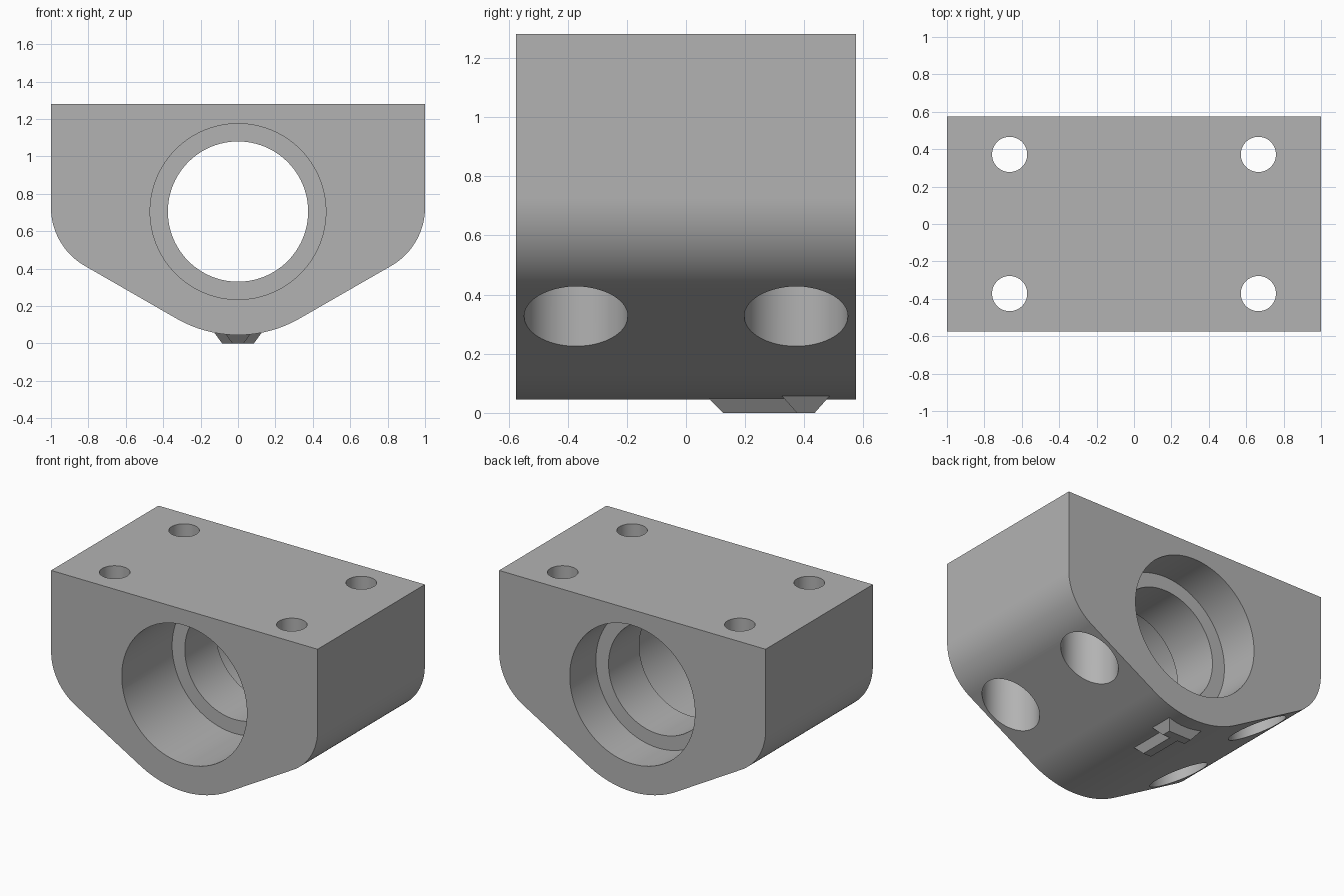
import bpy, bmesh, math
from mathutils import Matrix

old = bpy.data.objects.get("Cube")
if old:
    bpy.data.objects.remove(old, do_unlink=True)

HALF_Y, TOP, AXIS_Z = 0.575, 1.28, 0.705

grey = bpy.data.materials.new("plain grey")
grey.use_nodes = True
grey.diffuse_color = (0.45, 0.45, 0.45, 1)
grey.node_tree.nodes["Principled BSDF"].inputs["Base Color"].default_value = (0.45, 0.45, 0.45, 1)


def to_object(name, bm):
    bmesh.ops.recalc_face_normals(bm, faces=bm.faces)
    mesh = bpy.data.meshes.new(name)
    bm.to_mesh(mesh)
    bm.free()
    mesh.materials.append(grey)
    obj = bpy.data.objects.new(name, mesh)
    bpy.context.collection.objects.link(obj)
    return obj


def arc(cx, cz, r, start, end, steps):
    angles = [math.radians(start + (end - start) * i / steps) for i in range(steps + 1)]
    return [(cx + r * math.cos(a), cz + r * math.sin(a)) for a in angles]


def cut_cylinder(obj, r, start, end, axis):
    """Cut a round hole along y or z between two points."""
    mid = (start + end) / 2
    bm = bmesh.new()
    bmesh.ops.create_cone(bm, cap_ends=True, segments=96, radius1=r, radius2=r,
                          depth=(end - start).length,
                          matrix=Matrix.Translation(mid) @ axis)
    cutter = to_object("hole_cutter", bm)
    cutter.hide_render = True
    mod = obj.modifiers.new("hole", "BOOLEAN")
    mod.operation, mod.solver, mod.object = "DIFFERENCE", "EXACT", cutter
    bpy.context.view_layer.objects.active = obj
    bpy.ops.object.modifier_apply(modifier=mod.name)
    bpy.data.objects.remove(cutter, do_unlink=True)


def frustum(name, y, half_top, half_bottom, z_top):
    """Tapered raised bar on the underside; y gives the centre of each end."""
    bm = bmesh.new()
    rings = []
    for z, cy, (hx, hy) in ((z_top, y[0], half_top), (0, y[1], half_bottom)):
        rings.append([bm.verts.new((sx * hx, cy + sy * hy, z))
                      for sx, sy in ((-1, -1), (1, -1), (1, 1), (-1, 1))])
    bm.faces.new(rings[0])
    bm.faces.new(rings[1])
    for i in range(4):
        j = (i + 1) % 4
        bm.faces.new((rings[0][i], rings[0][j], rings[1][j], rings[1][i]))
    return to_object(name, bm)


# Housing: half outline mirrored, then extruded front to back
half = arc(0, AXIS_Z, 0.66, -90, -60, 16) + arc(0.64, 0.727, 0.36, -60, 0, 24) + [(1, TOP)]
outline = half + [(-x, z) for x, z in reversed(half[1:])]
bm = bmesh.new()
face = bm.faces.new([bm.verts.new((x, -HALF_Y, z)) for x, z in outline])
grown = bmesh.ops.extrude_face_region(bm, geom=[face])
bmesh.ops.translate(bm, vec=(0, 2 * HALF_Y, 0),
                    verts=[v for v in grown["geom"] if isinstance(v, bmesh.types.BMVert)])
housing = to_object("bearing_housing", bm)

# Stepped bore: through hole with a deep front and a shallow back seat
along_y = Matrix.Rotation(math.pi / 2, 4, "X")
along_z = Matrix.Identity(4)
for r, y0, y1 in ((0.375, -0.7, 0.7), (0.47, -0.7, -0.035), (0.47, 0.295, 0.7)):
    a, b = (Matrix.Translation((0, y, AXIS_Z)).to_translation() for y in (y0, y1))
    cut_cylinder(housing, r, a, b, along_y)

# Bolt holes with wide counterbores from below
for x in (-0.665, 0.665):
    for y in (-0.372, 0.372):
        for r, z0, z1 in ((0.094, -0.1, 1.4), (0.175, -0.1, 0.85)):
            a, b = (Matrix.Translation((x, y, z)).to_translation() for z in (z0, z1))
            cut_cylinder(housing, r, a, b, along_z)

# Raised T-shaped mark on the underside
crossbar = frustum("underside_mark_crossbar", (0.405, 0.405), (0.13, 0.085), (0.085, 0.03), 0.062)
stem = frustum("underside_mark_stem", (0.23, 0.25), (0.075, 0.165), (0.03, 0.125), 0.062)

# Smooth round walls, sharp edges elsewhere
bpy.ops.object.select_all(action="DESELECT")
housing.select_set(True)
bpy.context.view_layer.objects.active = housing
bpy.ops.object.shade_smooth_by_angle(angle=math.radians(25))
